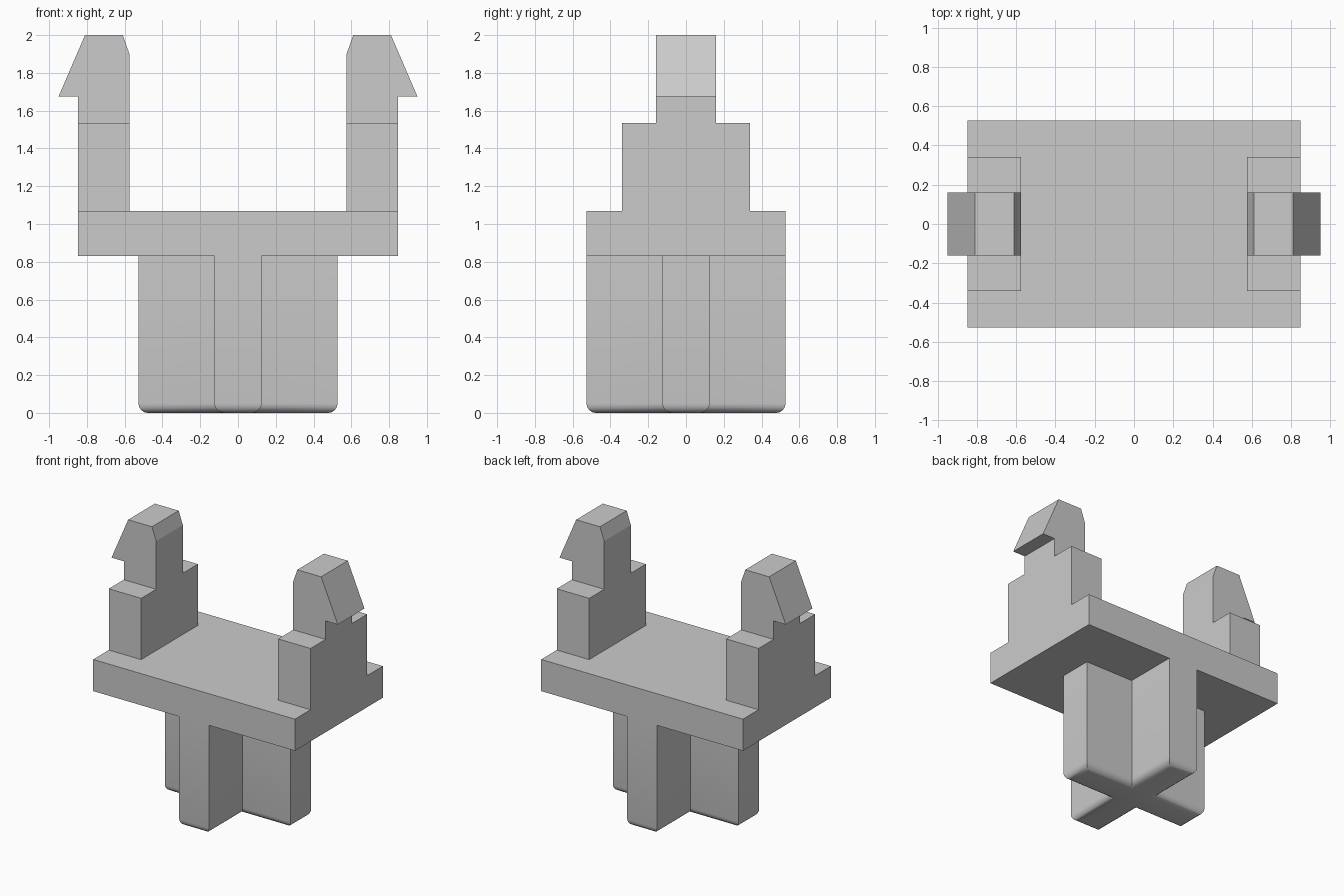
import bpy
import bmesh

cube = bpy.data.objects.get("Cube")
if cube:
    bpy.data.objects.remove(cube, do_unlink=True)

grey = bpy.data.materials.new("light grey plastic")
grey.use_nodes = True
colour = (0.6, 0.6, 0.6, 1)
grey.diffuse_color = colour
grey.node_tree.nodes["Principled BSDF"].inputs["Base Color"].default_value = colour


def prism(name, outline, direction, bevel_bottom=0):
    """Extrude a closed outline of 3D points along a direction."""
    bm = bmesh.new()
    face = bm.faces.new([bm.verts.new(p) for p in outline])
    made = bmesh.ops.extrude_face_region(bm, geom=[face], use_keep_orig=True)
    moved = [v for v in made["geom"] if isinstance(v, bmesh.types.BMVert)]
    bmesh.ops.translate(bm, verts=moved, vec=direction)
    bmesh.ops.recalc_face_normals(bm, faces=bm.faces[:])
    if bevel_bottom:
        rim = [e for e in bm.edges if all(v.co.z < 0.001 for v in e.verts)]
        bmesh.ops.bevel(bm, geom=rim, offset=bevel_bottom, segments=4,
                        profile=0.5, affect='EDGES')
    mesh = bpy.data.meshes.new(name)
    bm.to_mesh(mesh)
    bm.free()
    mesh.materials.append(grey)
    obj = bpy.data.objects.new(name, mesh)
    bpy.context.collection.objects.link(obj)
    return obj


def box(name, x0, x1, depth, z0, z1):
    outline = [(x0, -depth, z0), (x1, -depth, z0), (x1, -depth, z1), (x0, -depth, z1)]
    return prism(name, outline, (0, 2 * depth, 0))


# Plate
box("plate", -0.847, 0.847, 0.527, 0.83, 1.07)

# Cross-shaped stem with a rounded lower rim
L, W = 0.527, 0.125
quarter = [(L, -W), (L, W), (W, W)]
cross = []
for turn in range(4):
    cross += [(x, y, 0) for x, y in quarter]
    quarter = [(-y, x) for x, y in quarter]
stem = prism("cross_stem", cross, (0, 0, 0.83), bevel_bottom=0.05)
bpy.context.view_layer.objects.active = stem
stem.select_set(True)
bpy.ops.object.shade_smooth_by_angle(angle=0.6)

# Stepped clip arms, each with an outward hook
hook = [(0.575, 1.535), (0.847, 1.535), (0.847, 1.675), (0.95, 1.675),
        (0.81, 2.0), (0.61, 2.0), (0.575, 1.9)]
for side, s in (("left", 1), ("right", -1)):
    box(side + "_arm_base", s * 0.575, s * 0.847, 0.34, 1.07, 1.535)
    prism(side + "_hook", [(s * x, -0.16, z) for x, z in hook], (0, 0.32, 0))
